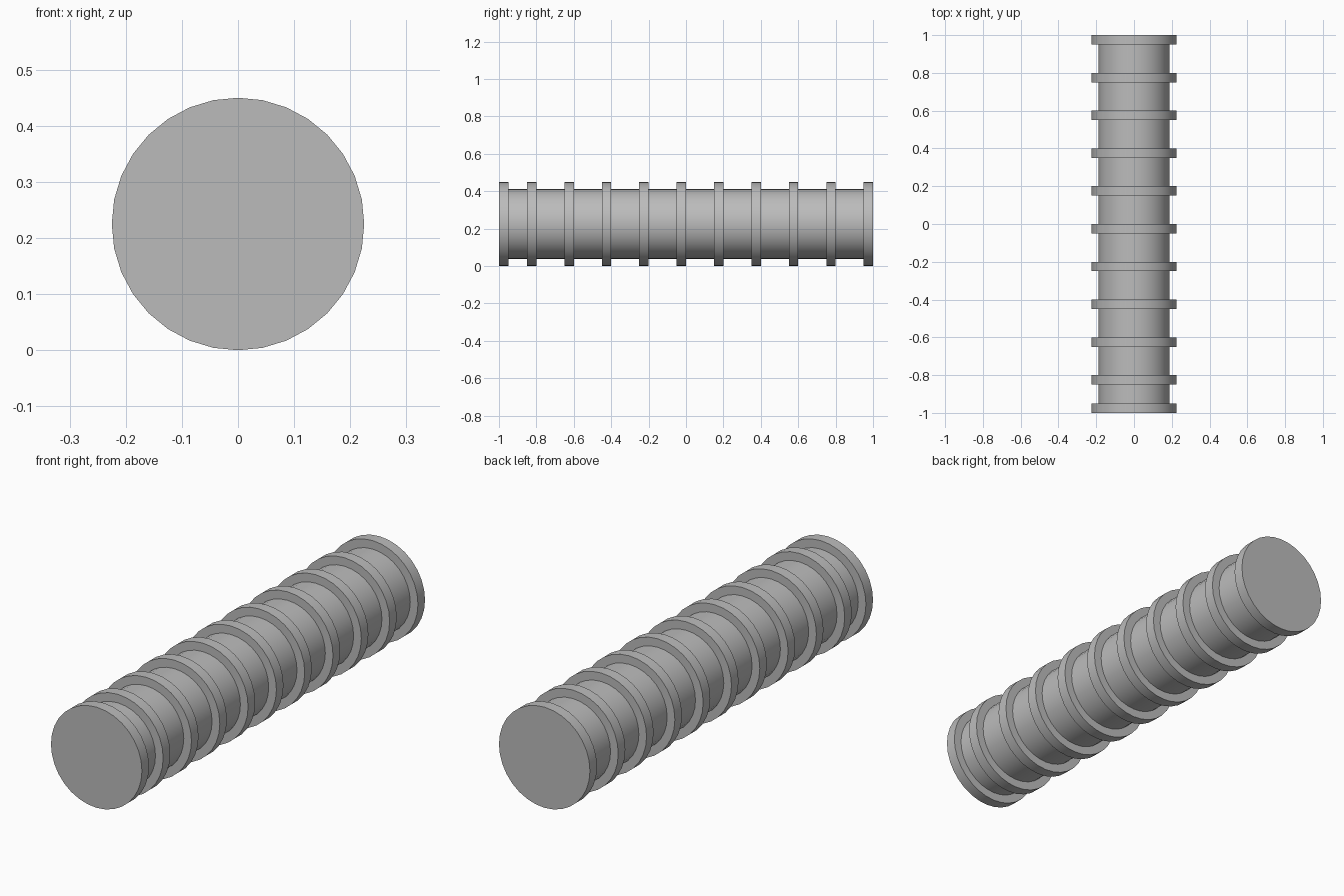
import bpy
import math

cube = bpy.data.objects.get("Cube")
if cube:
    bpy.data.objects.remove(cube, do_unlink=True)

RADIUS = 0.225        # flange radius, also the height of the axis
CORE_RADIUS = 0.187
WIDTH = 0.05          # flange thickness
SIDES = 32

grey = bpy.data.materials.new("plain grey")
grey.use_nodes = True
colour = (0.5, 0.5, 0.5, 1)
grey.diffuse_color = colour
grey.node_tree.nodes["Principled BSDF"].inputs["Base Color"].default_value = colour


def cylinder(name, radius, start, end):
    """Capped cylinder along y with smooth sides and crisp rims."""
    bpy.ops.mesh.primitive_cylinder_add(
        vertices=SIDES, radius=radius, depth=end - start,
        location=(0, (start + end) / 2, RADIUS),
        rotation=(math.pi / 2, 0, 0))
    part = bpy.context.object
    part.name = name
    part.data.materials.append(grey)
    bpy.ops.object.shade_smooth_by_angle(angle=math.radians(30))
    return part


# Central tube, ending inside the two end flanges
cylinder("core_tube", CORE_RADIUS, -1 + WIDTH / 2, 1 - WIDTH / 2)

# Front end flange
cylinder("front_flange", RADIUS, -1, -1 + WIDTH)

# Evenly spaced ribs, the last one closing the back end
for i in range(10):
    back = -0.8 + 0.2 * i
    name = "back_flange" if i == 9 else f"rib_{i + 1}"
    cylinder(name, RADIUS, back - WIDTH, back)
